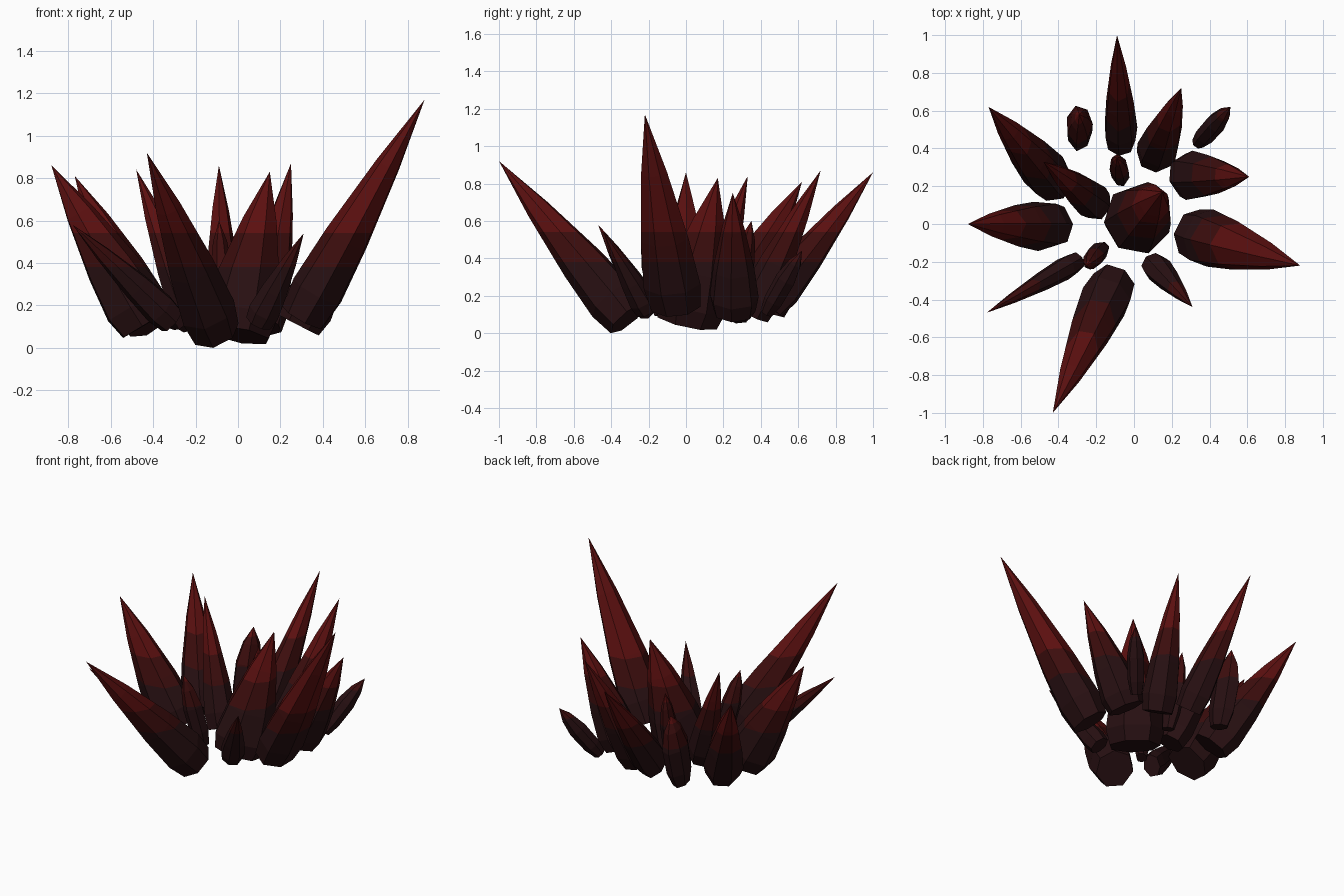
import bpy, bmesh, math, random
from mathutils import Vector

if "Cube" in bpy.data.objects:
    bpy.data.objects.remove(bpy.data.objects["Cube"])

random.seed(4)
SIDES = 7
BANDS = (0.38, 0.54)      # heights where the colour changes


def material(name, rgb):
    m = bpy.data.materials.new(name)
    m.diffuse_color = (*rgb, 1)
    m.use_nodes = True
    m.node_tree.nodes["Principled BSDF"].inputs["Base Color"].default_value = m.diffuse_color
    return m


mats = [material("dark_root_red", (0.021, 0.005, 0.006)),
        material("deep_red", (0.046, 0.004, 0.004)),
        material("bright_tip_red", (0.105, 0.005, 0.005))]

# profiles: (distance along the axis, share of the full radius)
SPIKE = ((0, 0.86), (0.12, 1.0), (0.36, 0.84), (0.70, 0.46))
STUB = ((0, 0.65), (0.20, 0.95), (0.55, 1.0), (0.80, 0.66))


def crystal(name, base, tip, radius, profile, flat=1.0):
    """Faceted spike from base to tip, split into colour bands by height.
    flat scales the thickness across the sideways direction."""
    base, tip = Vector(base), Vector(tip)
    axis = tip - base
    side = axis.cross(Vector((0, 0, 1))).normalized()
    over = side.cross(axis).normalized() * flat
    wobble = [random.uniform(0.97, 1.08) for _ in range(SIDES)]
    turn = random.uniform(0, math.tau)
    bm = bmesh.new()
    rings = []
    for t, share in profile:
        ring = []
        for i in range(SIDES):
            a = turn + math.tau * i / SIDES
            r = radius * share * wobble[i]
            off = side * (r * math.cos(a)) + over * (r * math.sin(a))
            ring.append(bm.verts.new(base + axis * t + off))
        rings.append(ring)
    point = bm.verts.new(tip)
    bm.faces.new(rings[0][::-1])
    for i in range(SIDES):
        j = (i + 1) % SIDES
        for lo, hi in zip(rings, rings[1:]):
            bm.faces.new((lo[i], lo[j], hi[j], hi[i]))
        bm.faces.new((rings[-1][i], rings[-1][j], point))
    # colour bands
    for z in BANDS:
        bmesh.ops.bisect_plane(bm, geom=bm.verts[:] + bm.edges[:] + bm.faces[:],
                               plane_co=(0, 0, z), plane_no=(0, 0, 1))
    for f in bm.faces:
        f.material_index = sum(f.calc_center_median().z > z for z in BANDS)
    bmesh.ops.recalc_face_normals(bm, faces=bm.faces[:])
    mesh = bpy.data.meshes.new(name)
    bm.to_mesh(mesh)
    bm.free()
    for m in mats:
        mesh.materials.append(m)
    bpy.context.collection.objects.link(bpy.data.objects.new(name, mesh))


# centre and large outer spikes
crystal("centre_crystal", (0.0, 0.0, 0.06), (0.15, 0.17, 0.83), 0.185, SPIKE)
crystal("east_crystal", (0.31, -0.05, 0.14), (0.88, -0.22, 1.17), 0.155, SPIKE, 0.82)
crystal("south_crystal", (-0.105, -0.31, 0.08), (-0.43, -1.0, 0.92), 0.13, SPIKE, 1.05)
crystal("west_crystal", (-0.435, -0.01, 0.11), (-0.88, 0.0, 0.86), 0.13, SPIKE, 1.2)
crystal("north_crystal", (-0.07, 0.435, 0.15), (-0.09, 1.0, 0.86), 0.085, SPIKE, 1.3)
crystal("north_east_crystal", (0.11, 0.36, 0.10), (0.25, 0.72, 0.87), 0.11, SPIKE)
crystal("east_short_crystal", (0.28, 0.26, 0.11), (0.61, 0.25, 0.75), 0.13, SPIKE)
crystal("north_west_crystal", (-0.425, 0.22, 0.12), (-0.77, 0.62, 0.81), 0.125, SPIKE, 1.1)
crystal("inner_west_crystal", (-0.20, 0.105, 0.11), (-0.48, 0.33, 0.84), 0.10, SPIKE)

# thin and stubby fillers
crystal("south_west_sliver", (-0.31, -0.20, 0.13), (-0.78, -0.47, 0.58), 0.06, SPIKE, 1.35)
crystal("south_east_shard", (0.10, -0.21, 0.12), (0.31, -0.44, 0.54), 0.072, SPIKE)
crystal("north_east_stub", (0.34, 0.43, 0.11), (0.51, 0.62, 0.44), 0.055, STUB)
crystal("north_west_stub", (-0.29, 0.46, 0.10), (-0.29, 0.58, 0.59), 0.072, STUB, 1.4)
crystal("inner_north_stub", (-0.07, 0.24, 0.10), (-0.09, 0.35, 0.60), 0.05, STUB, 1.35)
crystal("inner_south_stub", (-0.17, -0.13, 0.10), (-0.25, -0.22, 0.58), 0.05, STUB, 1.2)
